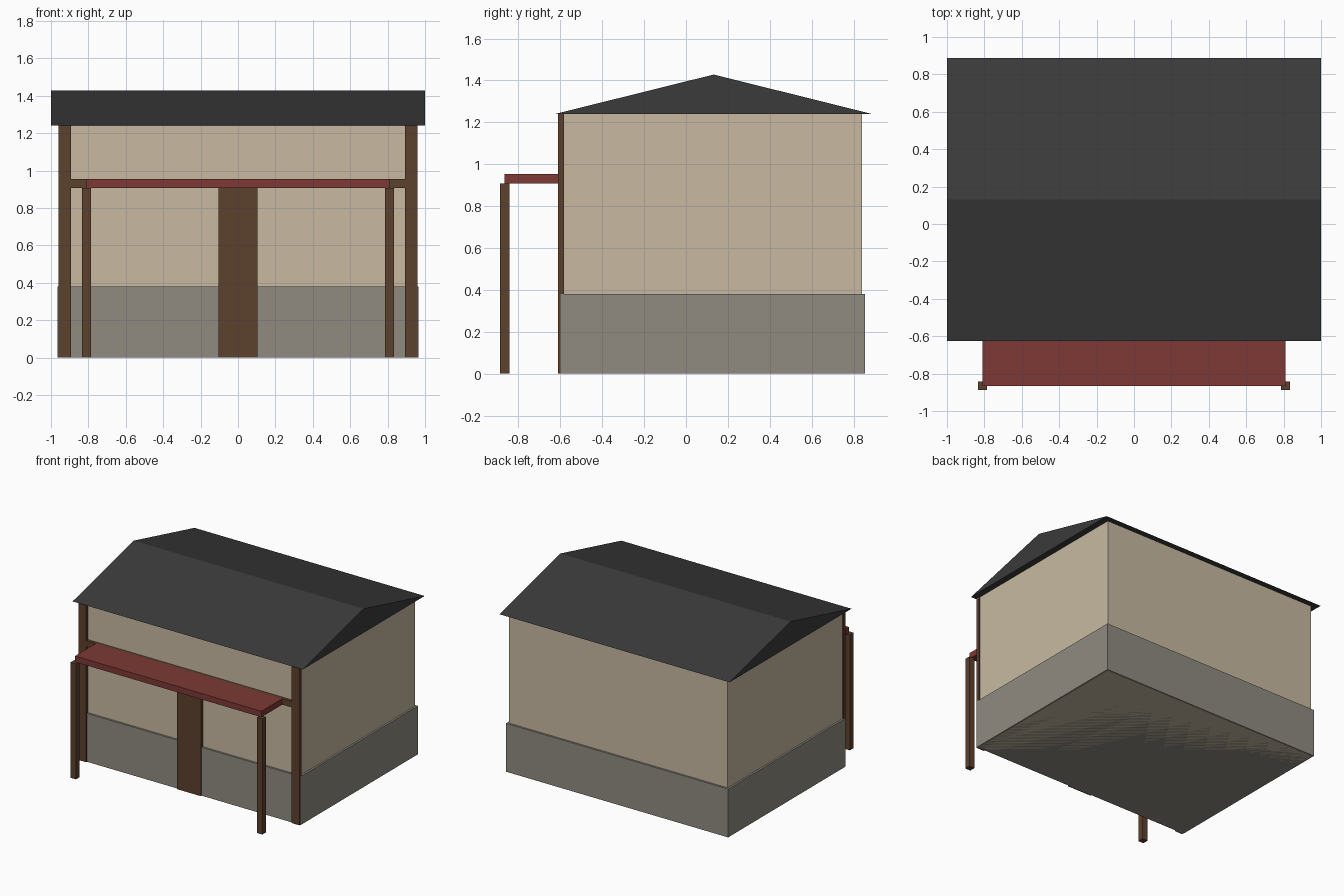
import bpy

if "Cube" in bpy.data.objects:
    bpy.data.objects.remove(bpy.data.objects["Cube"])


def material(name, rgb):
    m = bpy.data.materials.new(name)
    m.diffuse_color = (*rgb, 1)
    m.use_nodes = True
    m.node_tree.nodes["Principled BSDF"].inputs["Base Color"].default_value = m.diffuse_color
    return m


PLASTER = material("cream plaster", (0.58, 0.49, 0.36))
STONE = material("grey stone", (0.28, 0.26, 0.22))
WOOD = material("brown wood", (0.107, 0.052, 0.027))
ROOF = material("dark roof", (0.043, 0.043, 0.043))
RED = material("red canopy", (0.205, 0.041, 0.035))


def mesh_object(name, verts, faces, mat):
    me = bpy.data.meshes.new(name)
    me.from_pydata(verts, [], faces)
    me.materials.append(mat)
    ob = bpy.data.objects.new(name, me)
    bpy.context.collection.objects.link(ob)
    return ob


def extrude_x(name, profile, x0, x1, mat):
    """Closed (y, z) profile, counter-clockwise seen from +x, extruded along x."""
    n = len(profile)
    verts = [(x, y, z) for x in (x0, x1) for y, z in profile]
    faces = [tuple(reversed(range(n))), tuple(range(n, 2 * n))]
    faces += [(i, (i + 1) % n, (i + 1) % n + n, i + n) for i in range(n)]
    return mesh_object(name, verts, faces, mat)


def box(name, x, y, z, mat):
    profile = [(y[0], z[0]), (y[1], z[0]), (y[1], z[1]), (y[0], z[1])]
    return extrude_x(name, profile, x[0], x[1], mat)


# House body
box("walls", (-0.95, 0.95), (-0.585, 0.84), (0, 1.24), PLASTER)
box("stone_base", (-0.965, 0.965), (-0.6, 0.855), (0, 0.38), STONE)

# Gable roof as a solid prism
extrude_x("roof", [(-0.625, 1.24), (0.888, 1.24), (0.132, 1.428)], -1, 1, ROOF)

# Timber on the front wall
box("door", (-0.105, 0.105), (-0.61, -0.58), (0, 0.91), WOOD)
box("front_beam", (-0.893, 0.893), (-0.608, -0.58), (0.907, 0.954), WOOD)

# Mirrored posts
for side, s in (("left", -1), ("right", 1)):
    box(side + "_corner_post", sorted((s * 0.893, s * 0.96)), (-0.61, -0.583), (0, 1.24), WOOD)
    box(side + "_canopy_post", sorted((s * 0.786, s * 0.833)), (-0.888, -0.843), (0, 0.907), WOOD)

# Canopy
box("canopy", (-0.81, 0.81), (-0.866, -0.6), (0.907, 0.954), RED)
